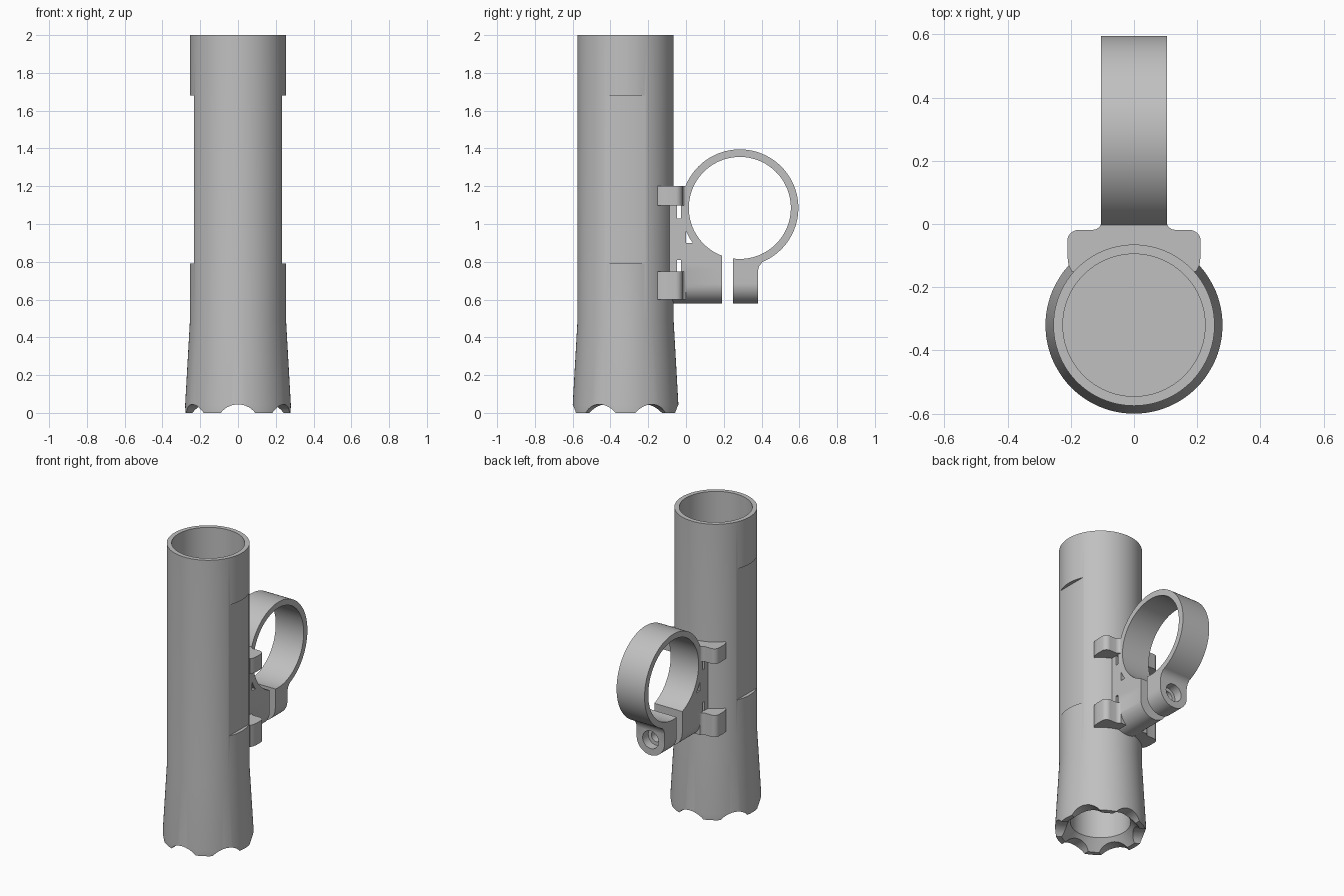
import bpy, bmesh, math
from mathutils import Matrix, Vector

cube = bpy.data.objects.get("Cube")
if cube:
    bpy.data.objects.remove(cube, do_unlink=True)

grey = bpy.data.materials.new("plain grey")
grey.use_nodes = True
COLOUR = (0.53, 0.53, 0.53, 1)
grey.diffuse_color = COLOUR
grey.node_tree.nodes["Principled BSDF"].inputs["Base Color"].default_value = COLOUR

TUBE_Y, RING_Y, RING_Z, HALF_W = -0.32, 0.285, 1.085, 0.105
SCREW_Z = 0.685


def make(name, bm):
    bmesh.ops.recalc_face_normals(bm, faces=bm.faces)
    me = bpy.data.meshes.new(name)
    bm.to_mesh(me)
    bm.free()
    me.materials.append(grey)
    ob = bpy.data.objects.new(name, me)
    bpy.context.collection.objects.link(ob)
    return ob


def prism(name, pts, axis, lo, hi):
    """Extrude a 2D outline along x (points y,z), y (points x,z) or z (points x,y)."""
    put = {"x": lambda a, b, t: (t, a, b),
           "y": lambda a, b, t: (a, t, b),
           "z": lambda a, b, t: (a, b, t)}[axis]
    bm = bmesh.new()
    low = [bm.verts.new(put(a, b, lo)) for a, b in pts]
    top = [bm.verts.new(put(a, b, hi)) for a, b in pts]
    bm.faces.new(low)
    bm.faces.new(top)
    n = len(pts)
    for i in range(n):
        j = (i + 1) % n
        bm.faces.new((low[i], low[j], top[j], top[i]))
    return make(name, bm)


def arc(cx, cy, r, start=0, end=360, n=96):
    """Points on an arc; a full circle leaves out the repeated last point."""
    count = n if end - start == 360 else n + 1
    angles = [math.radians(start + (end - start) * i / n) for i in range(count)]
    return [(cx + r * math.cos(a), cy + r * math.sin(a)) for a in angles]


def box(x0, x1, y0, y1, z0, z1):
    return prism("cutter", [(x0, y0), (x1, y0), (x1, y1), (x0, y1)], "z", z0, z1)


def boolean(ob, tool, operation="DIFFERENCE"):
    mod = ob.modifiers.new("cut", "BOOLEAN")
    mod.object, mod.operation, mod.solver = tool, operation, "EXACT"
    bpy.context.view_layer.update()
    result = bpy.data.meshes.new_from_object(
        ob.evaluated_get(bpy.context.evaluated_depsgraph_get()))
    ob.modifiers.clear()
    ob.data = result
    bpy.data.objects.remove(tool, do_unlink=True)


def smooth(ob, degrees=30):
    bpy.ops.object.select_all(action="DESELECT")
    ob.select_set(True)
    bpy.context.view_layer.objects.active = ob
    bpy.ops.object.shade_smooth_by_angle(angle=math.radians(degrees))


# Hollow tube with a flared head and an inner floor, turned from a profile
profile = [(0, 0.36), (0.225, 0.36), (0.225, 2.0), (0.255, 2.0), (0.255, 0.48),
           (0.28, 0.04), (0.278, 0), (0.245, 0), (0.185, 0.07), (0.185, 0.3), (0, 0.3)]
bm = bmesh.new()
SEG = 96
rings = []
for r, z in profile:
    if r == 0:
        rings.append([bm.verts.new((0, TUBE_Y, z))] * SEG)
    else:
        rings.append([bm.verts.new((x, y, z)) for x, y in arc(0, TUBE_Y, r, n=SEG)])
for a, b in zip(rings, rings[1:]):
    for i in range(SEG):
        j = (i + 1) % SEG
        corners = list(dict.fromkeys((a[i], a[j], b[j], b[i])))
        bm.faces.new(corners)
tube = make("tube_body", bm)

# Side flats
for x0, x1 in ((-0.4, -0.232), (0.232, 0.4)):
    boolean(tube, box(x0, x1, TUBE_Y - 0.3, TUBE_Y + 0.3, 0.79, 1.68))

# Six scallops around the head rim
for k in range(6):
    notch = prism("cutter", arc(0, -0.07, 0.115, n=48), "y", 0.1, 0.4)
    notch.data.transform(Matrix.Translation((0, TUBE_Y, 0))
                         @ Matrix.Rotation(math.radians(60 * k), 4, "Z"))
    boolean(tube, notch)
smooth(tube)

# Bracket foot and lugs, rounded underneath
foot = prism("ring_bracket", [(-0.13, 0.58), (0.19, 0.58), (0.19, 0.9), (0, 0.9),
                              (0, 1.2), (-0.13, 1.2)], "x", -HALF_W, HALF_W)
lug = prism("lug", [(0.25, 0.58), (0.38, 0.58), (0.38, 0.75), (0.387, 0.776),
                    (0.406, 0.801), (0.4, 0.85), (0.25, 0.85)], "x", -HALF_W, HALF_W)
boolean(foot, lug, "UNION")
under = arc(0, SCREW_Z, HALF_W, 180, 360, 32)
under = [(-0.2, SCREW_Z)] + under + [(0.2, SCREW_Z), (0.2, 0.5), (-0.2, 0.5)]
boolean(foot, prism("cutter", under[1:-3] + [(0.2, SCREW_Z), (0.2, 0.5),
                                             (-0.2, 0.5), (-0.2, SCREW_Z)],
                    "y", -0.3, 0.6))

# Clamp ring, split at the bottom
boolean(foot, prism("ring", arc(RING_Y, RING_Z, 0.31, n=128), "x", -HALF_W, HALF_W), "UNION")
boolean(foot, prism("cutter", arc(RING_Y, RING_Z, 0.27, n=128), "x", -0.3, 0.3))
boolean(foot, box(-0.3, 0.3, 0.19, 0.25, 0.5, 0.9))

# Grip wings that hug the tube, with filleted necks
half = ([(0.104, 0.0), (0.109, -0.009), (0.118, -0.016), (0.132, -0.019)]
        + arc(0.176, -0.054, 0.035, 90, 0, 8)
        + [(0.211, -0.10), (0.207, -0.13), (0.197, -0.15), (0.17, -0.15)])
outline = half + [(-x, y) for x, y in reversed(half)]
for z0, z1 in ((0.6, 0.748), (1.097, 1.2)):
    boolean(foot, prism("wing", outline, "z", z0, z1), "UNION")

# Slots next to the wings, and the screw hole
for z0, z1 in ((0.748, 0.81), (1.03, 1.097)):
    boolean(foot, box(-0.3, 0.3, -0.047, -0.027, z0, z1))
boolean(foot, prism("cutter", arc(0, SCREW_Z, 0.036, n=40), "y", 0.08, 0.5))
boolean(foot, prism("cutter", arc(0, SCREW_Z, 0.06, n=40), "y", 0.32, 0.5))

# Seat for the tube
boolean(foot, prism("cutter", arc(0, TUBE_Y, 0.245, n=96), "z", 0.3, 1.5))
smooth(foot)
